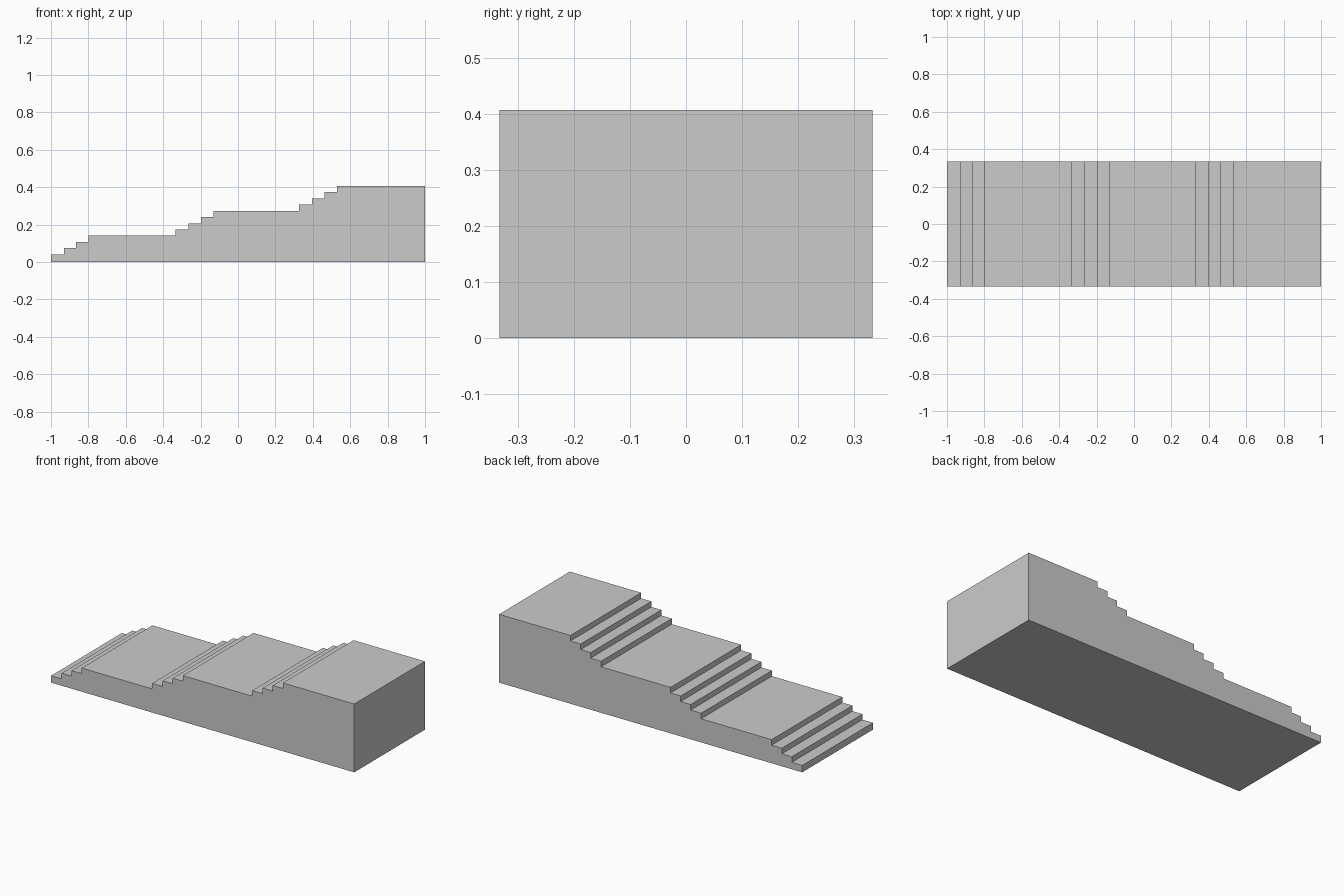
import bpy
import bmesh

if "Cube" in bpy.data.objects:
    bpy.data.objects.remove(bpy.data.objects["Cube"])

HALF_DEPTH = 0.333
FIRST_RISE, RISE = 0.041, 0.0333
FLIGHT_STARTS = (-1.0, -0.333, 0.327)
TREAD_OFFSETS = (0.0, 0.069, 0.135, 0.202)

# Side profile: three flights of four risers, each ending in a long landing
risers = [start + off for start in FLIGHT_STARTS for off in TREAD_OFFSETS]
profile = [(-1.0, 0.0)]
for i, x in enumerate(risers):
    z = FIRST_RISE + i * RISE
    x_end = risers[i + 1] if i + 1 < len(risers) else 1.0
    profile += [(x, z), (x_end, z)]
profile.append((1.0, 0.0))

# Extrude the profile across the full width of the stairs
bm = bmesh.new()
face = bm.faces.new([bm.verts.new((x, -HALF_DEPTH, z)) for x, z in profile])
result = bmesh.ops.extrude_face_region(bm, geom=[face])
moved = [g for g in result["geom"] if isinstance(g, bmesh.types.BMVert)]
bmesh.ops.translate(bm, verts=moved, vec=(0, 2 * HALF_DEPTH, 0))
bmesh.ops.recalc_face_normals(bm, faces=bm.faces)

mesh = bpy.data.meshes.new("stepped_stairs")
bm.to_mesh(mesh)
bm.free()
stairs = bpy.data.objects.new("stepped_stairs", mesh)
bpy.context.collection.objects.link(stairs)
